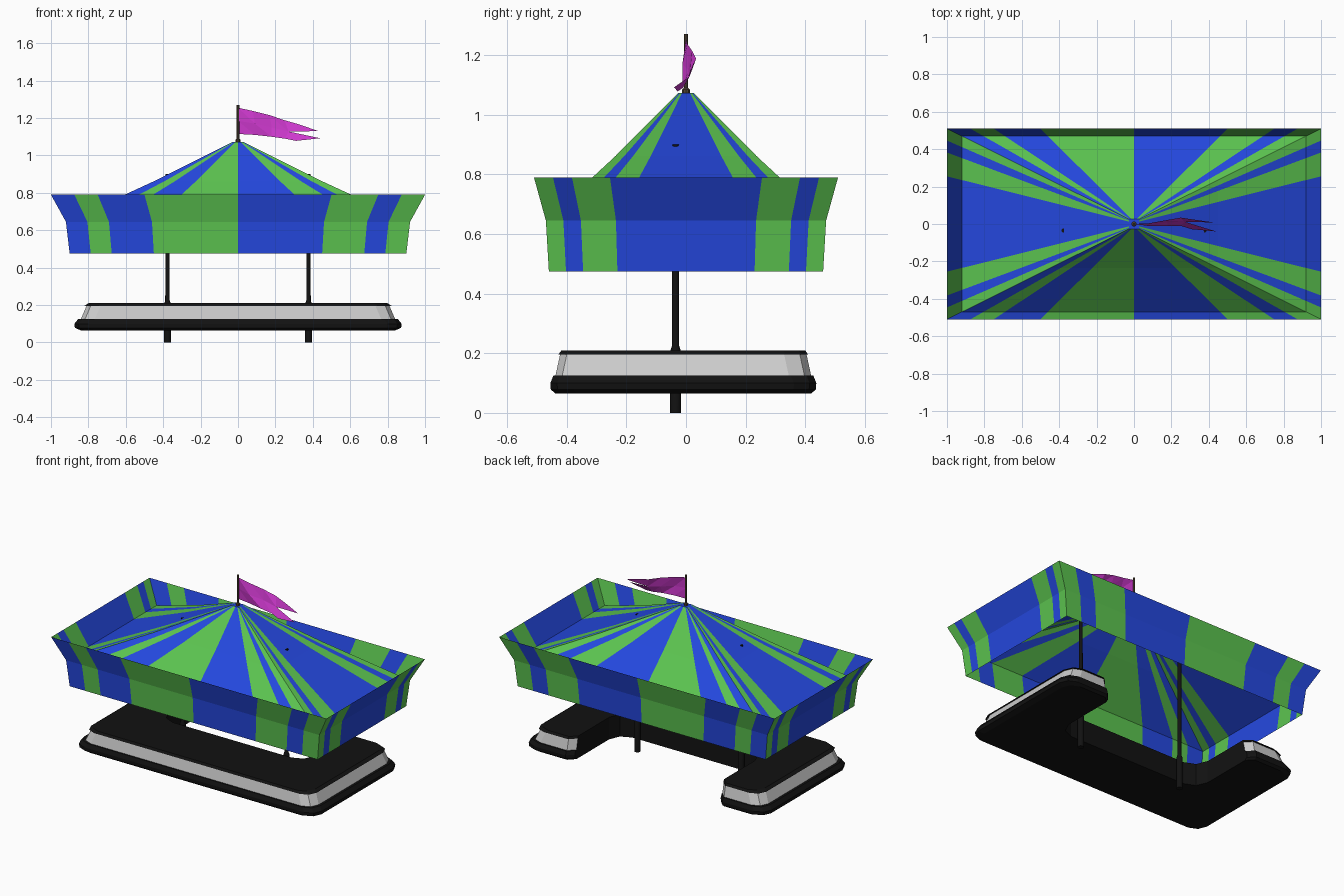
import bpy, bmesh, math

if "Cube" in bpy.data.objects:
    bpy.data.objects.remove(bpy.data.objects["Cube"])

def mat(name, rgb):
    m = bpy.data.materials.new(name)
    m.diffuse_color = (*rgb, 1)
    m.use_nodes = True
    m.node_tree.nodes["Principled BSDF"].inputs["Base Color"].default_value = m.diffuse_color
    return m

BLUE = mat("blue_cloth", (0.018, 0.065, 0.74))
GREEN = mat("green_cloth", (0.107, 0.55, 0.08))
BLACK = mat("black", (0.006, 0.006, 0.006))
SILVER = mat("silver", (0.55, 0.55, 0.55))
PINK = mat("pink_cloth", (0.6, 0.04, 0.6))
WOOD = mat("dark_wood", (0.09, 0.06, 0.035))

def finish(name, bm, mats, recalc=True):
    if recalc:
        bmesh.ops.recalc_face_normals(bm, faces=bm.faces)
    me = bpy.data.meshes.new(name)
    bm.to_mesh(me)
    bm.free()
    for m in mats:
        me.materials.append(m)
    ob = bpy.data.objects.new(name, me)
    bpy.context.collection.objects.link(ob)
    return ob

def loft(bm, rings, index, cap_start=False, cap_end=False):
    """Skin closed rings of points; index(level, segment) gives the material slot."""
    rows = [[bm.verts.new(p) for p in r] for r in rings]
    n = len(rows[0])
    for k in range(len(rows) - 1):
        for i in range(n):
            j = (i + 1) % n
            f = bm.faces.new((rows[k][i], rows[k][j], rows[k + 1][j], rows[k + 1][i]))
            f.material_index = index(k, i)
    if cap_start:
        bm.faces.new(rows[0])
    if cap_end:
        bm.faces.new(rows[-1])

# Striped canopy: stripes narrow towards every corner
FR = [-1, -0.875, -0.75, -0.5, 0, 0.5, 0.75, 0.875]
UNIT = ([(f, -1) for f in FR] + [(1, f) for f in FR]
        + [(-f, 1) for f in FR] + [(-1, -f) for f in FR])
STRIPES = "BGBGBGBG" + "GBGBBGBG" + "GBGBGBGB" + "GBGBBGBG"

def canopy(name, levels, cap):
    bm = bmesh.new()
    rings = [[(u * x, v * y, z) for u, v in UNIT] for x, y, z in levels]
    loft(bm, rings, lambda k, i: "BG".index(STRIPES[i]), cap_start=cap)
    finish(name, bm, [BLUE, GREEN])

canopy("roof", [(0.028, 0.026, 1.073), (0.45, 0.236, 0.862), (0.92, 0.47, 0.645)], True)
canopy("valance", [(1.0, 0.51, 0.79), (0.92, 0.47, 0.645), (0.90, 0.46, 0.475)], False)

# U-shaped counter, open at the back, with a silver band on the outer walls
def counter_ring(x, z):
    d = 0.5 * (0.875 - x)
    yf, yb, xi, yi, c = -0.455 + d, 0.437 - d, 0.53, -0.06, 0.075
    half = [(x - c, yf), (x - 0.3 * c, yf + 0.3 * c), (x, yf + c), (x, yb - c),
            (x - 0.3 * c, yb - 0.3 * c), (x - c, yb), (xi + 0.04, yb), (xi, yb - 0.04),
            (xi, yi + 0.1), (xi - 0.03, yi + 0.03), (xi - 0.1, yi)]
    return [(a, b, z) for a, b in half] + [(-a, b, z) for a, b in reversed(half)]

LEVELS = [(0.84, 0.065), (0.872, 0.078), (0.875, 0.1), (0.855, 0.125),
          (0.84, 0.126), (0.81, 0.195), (0.82, 0.196), (0.80, 0.21)]
OUTER = set(range(0, 7)) | set(range(14, 22))
bm = bmesh.new()
loft(bm, [counter_ring(x, z) for x, z in LEVELS],
     lambda k, i: 1 if k == 4 and i in OUTER else 0, True, True)
finish("counter", bm, [BLACK, SILVER])

# Turned round parts: support poles and flagpole
def turned(name, x, y, profile, m, n=12):
    bm = bmesh.new()
    rings = [[(x + r * math.cos(2 * math.pi * i / n), y + r * math.sin(2 * math.pi * i / n), z)
              for i in range(n)] for r, z in profile]
    loft(bm, rings, lambda k, i: 0, True, True)
    ob = finish(name, bm, [m])
    bpy.context.view_layer.objects.active = ob
    ob.select_set(True)
    bpy.ops.object.shade_smooth_by_angle(angle=math.radians(40))
    ob.select_set(False)

for side, x in (("left", -0.377), ("right", 0.377)):
    turned(side + "_pole", x, -0.035,
           [(0.019, 0), (0.019, 0.205), (0.012, 0.225), (0.011, 0.9)], BLACK)
turned("flagpole", 0, 0, [(0.013, 1.065), (0.013, 1.085), (0.007, 1.09), (0.007, 1.27)], WOOD, 8)

# Swallow-tailed flag: columns of top, middle and bottom points
COLS = [[(0, 0, 1.255), (0, 0, 1.185), (0, 0, 1.115)],
        [(0.08, 0.004, 1.238), (0.09, -0.012, 1.17), (0.09, -0.006, 1.11)],
        [(0.17, 0.02, 1.215), (0.18, 0.008, 1.15), (0.18, -0.012, 1.1)],
        [(0.25, 0.034, 1.188), (0.27, 0.012, 1.128), (0.25, -0.01, 1.09)]]
bm = bmesh.new()
g = [[bm.verts.new(p) for p in c] for c in COLS]
for a, b in zip(g, g[1:]):
    for k in range(2):
        bm.faces.new((a[k], a[k + 1], b[k + 1]))
        bm.faces.new((a[k], b[k + 1], b[k]))
tip_up, tip_low = bm.verts.new((0.43, 0.008, 1.13)), bm.verts.new((0.44, -0.04, 1.092))
fold_up, fold_low = bm.verts.new((0.33, 0.022, 1.165)), bm.verts.new((0.31, -0.028, 1.078))
top, mid, low = g[-1]
for f in ((top, mid, fold_up), (fold_up, mid, tip_up), (mid, low, fold_low), (mid, fold_low, tip_low)):
    bm.faces.new(f)
finish("flag", bm, [PINK])
